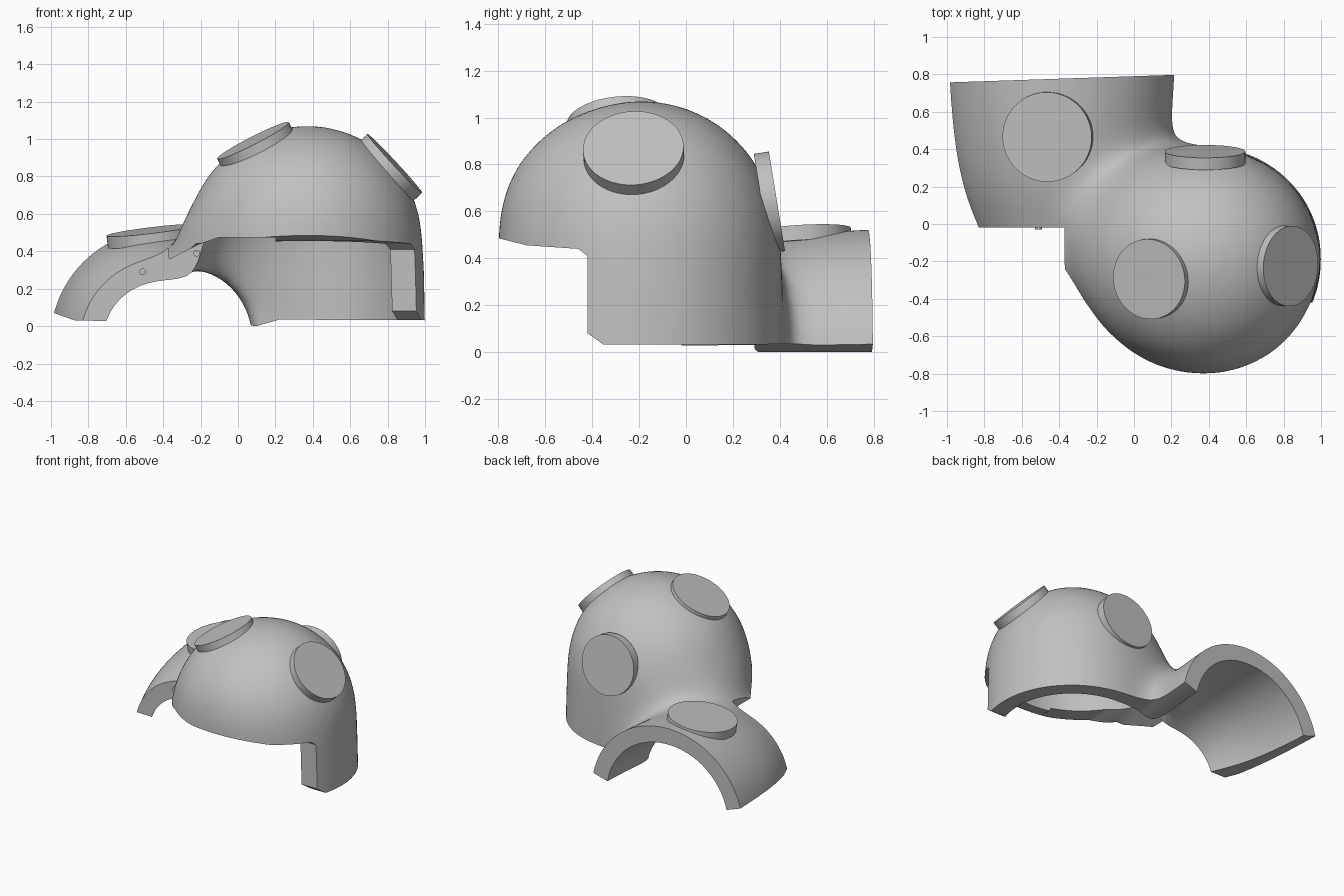
import bpy, bmesh, math
from mathutils import Vector

if "Cube" in bpy.data.objects:
    bpy.data.objects.remove(bpy.data.objects["Cube"], do_unlink=True)

grey = bpy.data.materials.new("plain_grey")
grey.use_nodes = True
colour = (0.53, 0.53, 0.53, 1)
grey.diffuse_color = colour
grey.node_tree.nodes["Principled BSDF"].inputs["Base Color"].default_value = colour

WALL = 0.117
SIDES = 64
ANGLES = [math.tau * i / SIDES for i in range(SIDES)]


def make_object(name, bm):
    bmesh.ops.recalc_face_normals(bm, faces=bm.faces)
    mesh = bpy.data.meshes.new(name)
    bm.to_mesh(mesh)
    bm.free()
    mesh.materials.append(grey)
    obj = bpy.data.objects.new(name, mesh)
    bpy.context.collection.objects.link(obj)
    return obj


def loft(bm, rings):
    loops = [[bm.verts.new(p) for p in ring] for ring in rings]
    for a, b in zip(loops, loops[1:]):
        for i in range(len(a)):
            j = (i + 1) % len(a)
            bm.faces.new((a[i], a[j], b[j], b[i]))
    bm.faces.new(loops[0])
    bm.faces.new(loops[-1])


def prism(name, points, axis, low, high):
    """Extrude a flat outline along one axis."""
    place = {"x": lambda a, b, d: (d, a, b),
             "y": lambda a, b, d: (a, d, b),
             "z": lambda a, b, d: (a, b, d)}[axis]
    bm = bmesh.new()
    loft(bm, [[place(a, b, d) for a, b in points] for d in (low, high)])
    return make_object(name, bm)


def apply_modifiers(obj):
    bpy.context.view_layer.objects.active = obj
    for mod in list(obj.modifiers):
        bpy.ops.object.modifier_apply(modifier=mod.name)


def dome_rings(grow):
    def ring(radius, z, bulge=1.0):
        flare = 0.09 * min(1, max(0, (0.65 - z) / 0.25))
        out = []
        for t in ANGLES:
            # the low side facing the tube flares outward
            r = radius + flare * max(0, math.cos(t - math.radians(162))) ** 4
            x, y = r * math.cos(t), r * math.sin(t)
            x *= 1.06 if x < 0 else 1
            y *= 0.96 if y > 0 else bulge
            out.append((0.375 + x, -0.185 + y, z))
        return out
    rings = [ring(0.64 + grow, -0.5), ring(0.633 + grow, 0.03)]
    for i in range(24):
        t = math.pi / 2 * i / 24
        rings.append(ring((0.623 + grow) * math.cos(t),
                          0.45 + (0.635 + grow) * math.sin(t),
                          1 + 0.05 * math.sin(2 * t)))
    return rings


def tube_rings(grow, end):
    stations = [(-0.35, 0.38), (-0.15, 0.42), (-0.02, 0.462), (0.08, 0.513),
                (0.29, 0.575), (0.5, 0.605), (0.78, 0.628), (end, 0.635)]
    return [[(-0.39 + (r + grow) * math.cos(t), y, -0.095 + (r + grow) * math.sin(t))
             for t in ANGLES] for y, r in stations]


def blended_body(name, grow, end):
    """Dome and flared tube fused with a soft fillet."""
    bm = bmesh.new()
    loft(bm, dome_rings(grow))
    loft(bm, tube_rings(grow, end))
    obj = make_object(name, bm)
    remesh = obj.modifiers.new("fuse", "REMESH")
    remesh.mode = "VOXEL"
    remesh.voxel_size = 0.025
    smooth = obj.modifiers.new("soften", "SMOOTH")
    smooth.factor = 0.5
    smooth.iterations = 170
    apply_modifiers(obj)
    return obj


# Hollow shell: outer body minus the inner body and the openings
shell = blended_body("shell", 0, 1.15)
cutters = [
    blended_body("inner_cutter", -WALL, 1.35),
    # front opening with a chamfered lower corner
    prism("front_cutter",
          [(-1.2, -1.5), (-1.2, 0.52), (-0.8, 0.485), (-0.68, 0.455), (-0.46, 0.44),
           (-0.42, 0.41), (-0.42, 0.08), (-0.35, 0.03), (-0.35, -1.5)],
          "x", -0.6, 1.4),
    # side opening that runs down to the front end of the tube
    prism("side_cutter",
          [(-1.4, -1.5), (-1.4, 0.8), (-0.38, 0.8), (-0.37, 0.355), (-0.3, 0.39),
           (-0.2, 0.44), (-0.1, 0.475), (0.2, 0.475), (0.2, -1.5)],
          "y", -1.2, -0.02),
    # back end of the tube
    prism("back_cutter", [(-1.5, 0.74), (0.6, 0.81), (0.6, 1.7), (-1.5, 1.7)],
          "z", -2, 1),
    # lower rim
    prism("base_cutter",
          [(-1.3, 0.18), (-0.87, 0.03), (-0.1, 0.02), (0.1, 0), (0.22, 0.035),
           (1.3, 0.03), (1.3, -2), (-1.3, -2)], "y", -1.4, 1.8),
]
for cutter in cutters:
    cutter.hide_render = True
    cut = shell.modifiers.new(cutter.name, "BOOLEAN")
    cut.operation = "DIFFERENCE"
    cut.solver = "EXACT"
    cut.object = cutter
apply_modifiers(shell)
for cutter in cutters:
    bpy.data.objects.remove(cutter, do_unlink=True)


# Round pads and pins: the given centre is on the outer face
def disc(name, centre, normal, radius, depth):
    n = Vector(normal).normalized()
    turn = n.to_track_quat("Z", "Y")
    bm = bmesh.new()
    loft(bm, [[Vector(centre) - n * d +
               turn @ Vector((radius * math.cos(t), radius * math.sin(t), 0))
               for t in ANGLES] for d in (depth, 0)])
    return make_object(name, bm)


parts = [
    shell,
    disc("front_pad", (0.08, -0.295, 0.992), (-0.45, -0.1, 0.88), 0.215, 0.06),
    disc("side_pad", (0.838, -0.225, 0.87), (0.73, -0.05, 0.68), 0.215, 0.07),
    disc("back_pad", (0.38, 0.388, 0.643), (0, 0.985, 0.16), 0.215, 0.065),
    disc("tube_pad", (-0.465, 0.465, 0.512), (-0.12, -0.07, 0.99), 0.24, 0.065),
    disc("tube_pin", (-0.51, -0.03, 0.29), (0, -1, 0), 0.018, 0.06),
    disc("rim_pin", (-0.22, -0.03, 0.39), (0, -1, 0), 0.018, 0.06),
]
bpy.ops.object.select_all(action="DESELECT")
for part in parts:
    part.select_set(True)
bpy.context.view_layer.objects.active = shell
bpy.ops.object.shade_smooth_by_angle(angle=math.radians(32))
